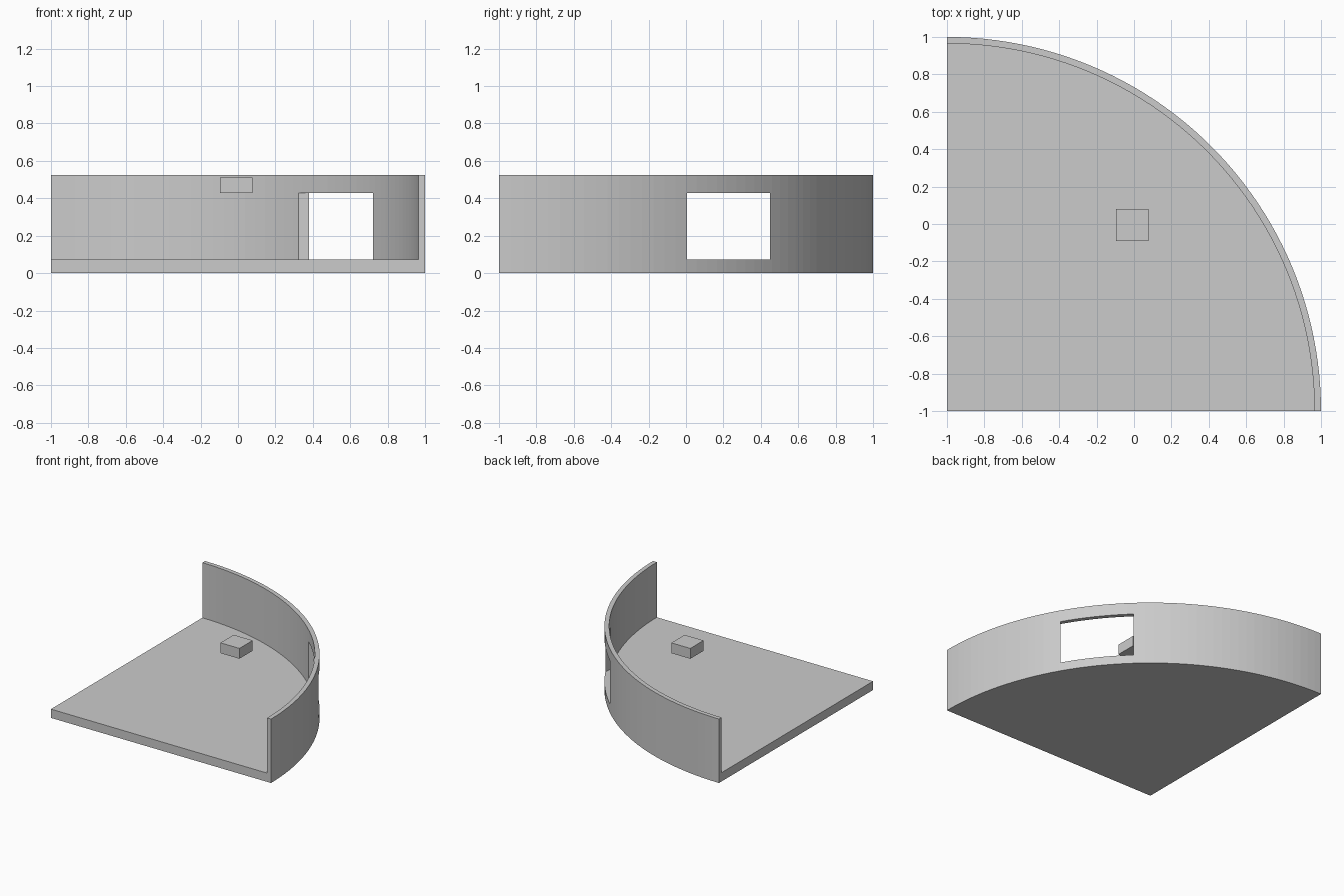
import bpy
import bmesh
from math import cos, sin, pi

cube = bpy.data.objects.get("Cube")
if cube:
    bpy.data.objects.remove(cube, do_unlink=True)

# One plain grey for everything
grey = bpy.data.materials.new("plain_grey")
grey.use_nodes = True
colour = (0.6, 0.6, 0.6, 1)
grey.diffuse_color = colour
grey.node_tree.nodes["Principled BSDF"].inputs["Base Color"].default_value = colour

SEGMENTS = 48
OUTER, INNER = 2.0, 1.965
FLOOR, TOP = 0.072, 0.525


def prism(name, outline, z0, z1):
    """Extrude a counter-clockwise outline between two heights."""
    bm = bmesh.new()
    base = bm.faces.new([bm.verts.new((x, y, z0)) for x, y in outline])
    lifted = bmesh.ops.extrude_face_region(bm, geom=[base], use_keep_orig=True)
    verts = [v for v in lifted["geom"] if isinstance(v, bmesh.types.BMVert)]
    bmesh.ops.translate(bm, verts=verts, vec=(0, 0, z1 - z0))
    bmesh.ops.recalc_face_normals(bm, faces=bm.faces)
    mesh = bpy.data.meshes.new(name)
    bm.to_mesh(mesh)
    bm.free()
    mesh.materials.append(grey)
    obj = bpy.data.objects.new(name, mesh)
    bpy.context.collection.objects.link(obj)
    return obj


def quarter_arc(radius):
    """Arc about the square corner, from the front end to the back end."""
    angles = [pi / 2 * i / SEGMENTS for i in range(SEGMENTS + 1)]
    return [(radius * cos(a) - 1, radius * sin(a) - 1) for a in angles]


def cut(target, cutter):
    mod = target.modifiers.new("cut", "BOOLEAN")
    mod.operation = "DIFFERENCE"
    mod.solver = "EXACT"
    mod.object = cutter
    bpy.context.view_layer.objects.active = target
    bpy.ops.object.modifier_apply(modifier=mod.name)
    bpy.data.objects.remove(cutter, do_unlink=True)


# Quarter-round floor with a thin curved wall along its arc
shell = prism("floor_and_wall", [(-1, -1)] + quarter_arc(OUTER), 0, TOP)
room = [(-1.2, -1.2), (INNER - 1, -1.2)] + quarter_arc(INNER) + [(-1.2, INNER - 1)]
cut(shell, prism("room_cutter", room, FLOOR, TOP + 0.2))

# Window through the wall, cut by a slightly turned box
window = [(0.16, 0.0), (0.711, -0.146), (0.774, 0.417), (0.2235, 0.46)]
cut(shell, prism("window_cutter", window, FLOOR, 0.428))

# Small block floating over the floor
prism("floating_block",
      [(-0.095, -0.092), (0.077, -0.092), (0.077, 0.08), (-0.095, 0.08)],
      0.427, 0.512)
